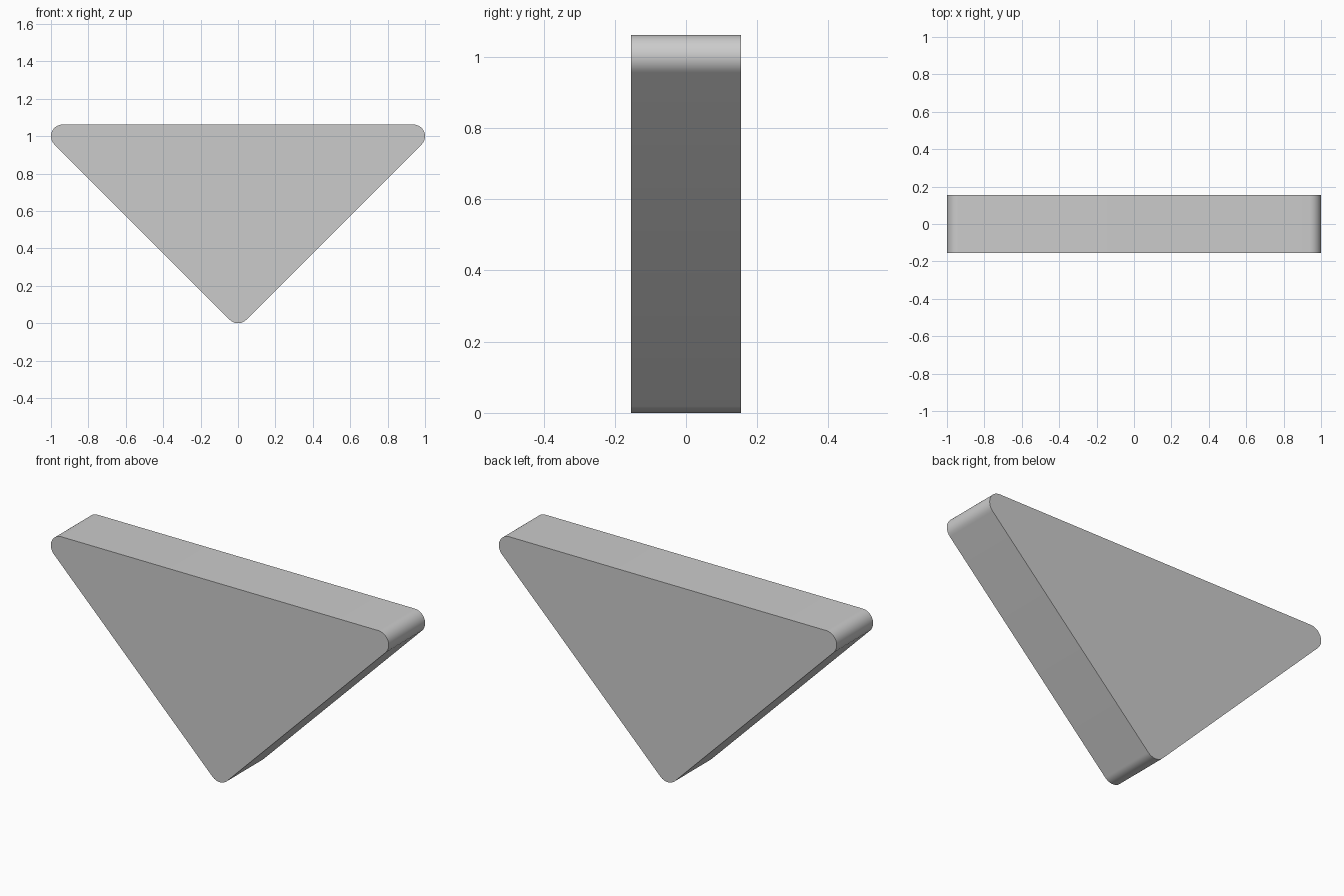
import bpy, bmesh
from math import radians, cos, sin

if "Cube" in bpy.data.objects:
    bpy.data.objects.remove(bpy.data.objects["Cube"])

R = 0.062          # corner radius
DEPTH = 0.308      # thickness along y
STEPS = 16

# Corner circle centres with start and end angle of each arc (right-angled triangle, point down)
corners = [((0, R), 225, 315),
           ((1 - R, 1), -45, 90),
           ((R - 1, 1), 90, 225)]

# Rounded triangular outline
bm = bmesh.new()
outline = []
for (cx, cz), a0, a1 in corners:
    for i in range(STEPS + 1):
        a = radians(a0 + (a1 - a0) * i / STEPS)
        outline.append(bm.verts.new((cx + R * cos(a), -DEPTH / 2, cz + R * sin(a))))
face = bm.faces.new(outline)

# Extrude through the thickness
ext = bmesh.ops.extrude_face_region(bm, geom=[face])
verts = [g for g in ext["geom"] if isinstance(g, bmesh.types.BMVert)]
bmesh.ops.translate(bm, verts=verts, vec=(0, DEPTH, 0))
bmesh.ops.recalc_face_normals(bm, faces=bm.faces)

mesh = bpy.data.meshes.new("rounded_triangle")
bm.to_mesh(mesh)
bm.free()
plate = bpy.data.objects.new("rounded_triangle", mesh)
bpy.context.collection.objects.link(plate)

# Smooth corners, sharp rims
bpy.context.view_layer.objects.active = plate
plate.select_set(True)
bpy.ops.object.shade_smooth_by_angle(angle=radians(30))
